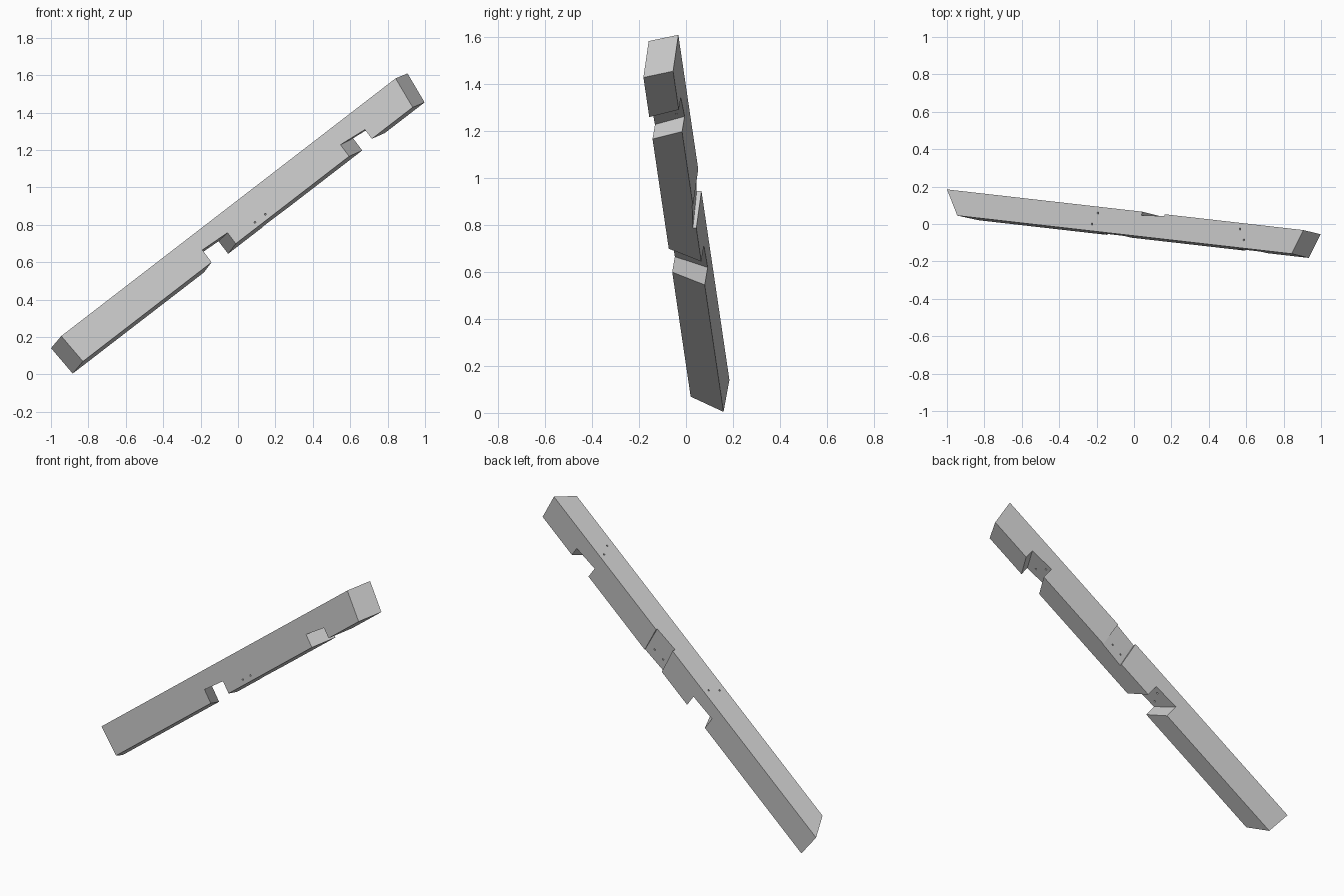
import bpy
import bmesh
from mathutils import Matrix, Vector

old = bpy.data.objects.get("Cube")
if old:
    bpy.data.objects.remove(old, do_unlink=True)

# Beam frame: along its length, towards its back, and up out of its top face
along = Vector((0.789, -0.09, 0.608)).normalized()
back = Vector((0.153, 0.987, -0.052))
back = (back - along * back.dot(along)).normalized()
up = along.cross(back)
frame = Matrix((along, back, up)).transposed().to_4x4()
frame.translation = (-0.945, 0.045, 0.205)
DEPTH, HEIGHT = 0.133, 0.18

grey = bpy.data.materials.new("plain_grey")
grey.use_nodes = True
colour = (0.6, 0.6, 0.6, 1)
grey.diffuse_color = colour
grey.node_tree.nodes["Principled BSDF"].inputs["Base Color"].default_value = colour


def make_object(name, bm):
    bmesh.ops.recalc_face_normals(bm, faces=bm.faces)
    bm.transform(frame)
    mesh = bpy.data.meshes.new(name)
    bm.to_mesh(mesh)
    bm.free()
    mesh.materials.append(grey)
    obj = bpy.data.objects.new(name, mesh)
    bpy.context.collection.objects.link(obj)
    return obj


def solid(name, ring_a, ring_b):
    """Six-sided block between two four-cornered rings."""
    bm = bmesh.new()
    a = [bm.verts.new(p) for p in ring_a]
    b = [bm.verts.new(p) for p in ring_b]
    bm.faces.new(a)
    bm.faces.new(b)
    for i in range(4):
        j = (i + 1) % 4
        bm.faces.new((a[i], a[j], b[j], b[i]))
    return make_object(name, bm)


def notch(name, start, end, skew, roof_start, roof_end, roof_skew):
    """Skewed slot through the underside, open at front and back."""
    def ring(t):
        w, ds, dh = t * DEPTH, t * skew, t * roof_skew
        low = -HEIGHT - 0.08
        return [(start + ds, w, low), (start + ds, w, roof_start + dh),
                (end + ds, w, roof_end + dh), (end + ds, w, low)]
    return solid(name, ring(-0.3), ring(1.3))


def drill(name, p, q, radius=0.005):
    """Thin bore running a little past both given points."""
    p, q = Vector(p), Vector(q)
    axis = q - p
    place = Matrix.Translation((p + q) / 2) @ axis.to_track_quat("Z", "Y").to_matrix().to_4x4()
    bm = bmesh.new()
    bmesh.ops.create_cone(bm, cap_ends=True, segments=12, radius1=radius, radius2=radius,
                          depth=axis.length + 0.03, matrix=place)
    return make_object(name, bm)


# Beam with compound-angled ends
beam = solid(
    "beam",
    [(0, 0, 0), (-0.095, DEPTH, 0), (-0.084, DEPTH, -HEIGHT), (0.011, 0, -HEIGHT)],
    [(2.266, 0, 0), (2.321, DEPTH, 0), (2.301, DEPTH, -HEIGHT), (2.246, 0, -HEIGHT)])

# Two slots in the underside and a shallow lap across the back
cutters = [
    notch("lower_notch_cutter", 0.883, 1.047, -0.078, -0.097, -0.106, 0.011),
    notch("upper_notch_cutter", 1.815, 1.969, 0.063, -0.102, -0.118, 0.004),
    solid("back_lap_cutter",
          [(1.23, DEPTH - 0.021, 0.02), (1.382, DEPTH - 0.01, 0.02),
           (1.358, DEPTH - 0.003, -0.2), (1.2, DEPTH - 0.014, -0.2)],
          [(1.23, 0.2, 0.02), (1.382, 0.2, 0.02), (1.358, 0.2, -0.2), (1.2, 0.2, -0.2)]),
]

# Screw holes: down into each slot, and slanting through to the lap
for s, w in ((0.934, 0.099), (0.906, 0.037), (1.897, 0.1), (1.934, 0.044)):
    cutters.append(drill("top_hole_cutter", (s, w, 0), (s, w, -0.11)))
for s in (1.198, 1.268):
    cutters.append(drill("lap_hole_cutter", (s, 0, -0.152), (s + 0.053, DEPTH, -0.121)))

bpy.context.view_layer.objects.active = beam
for cutter in cutters:
    cut = beam.modifiers.new(cutter.name, "BOOLEAN")
    cut.operation = "DIFFERENCE"
    cut.solver = "EXACT"
    cut.object = cutter
    bpy.ops.object.modifier_apply(modifier=cut.name)
    bpy.data.objects.remove(cutter, do_unlink=True)
